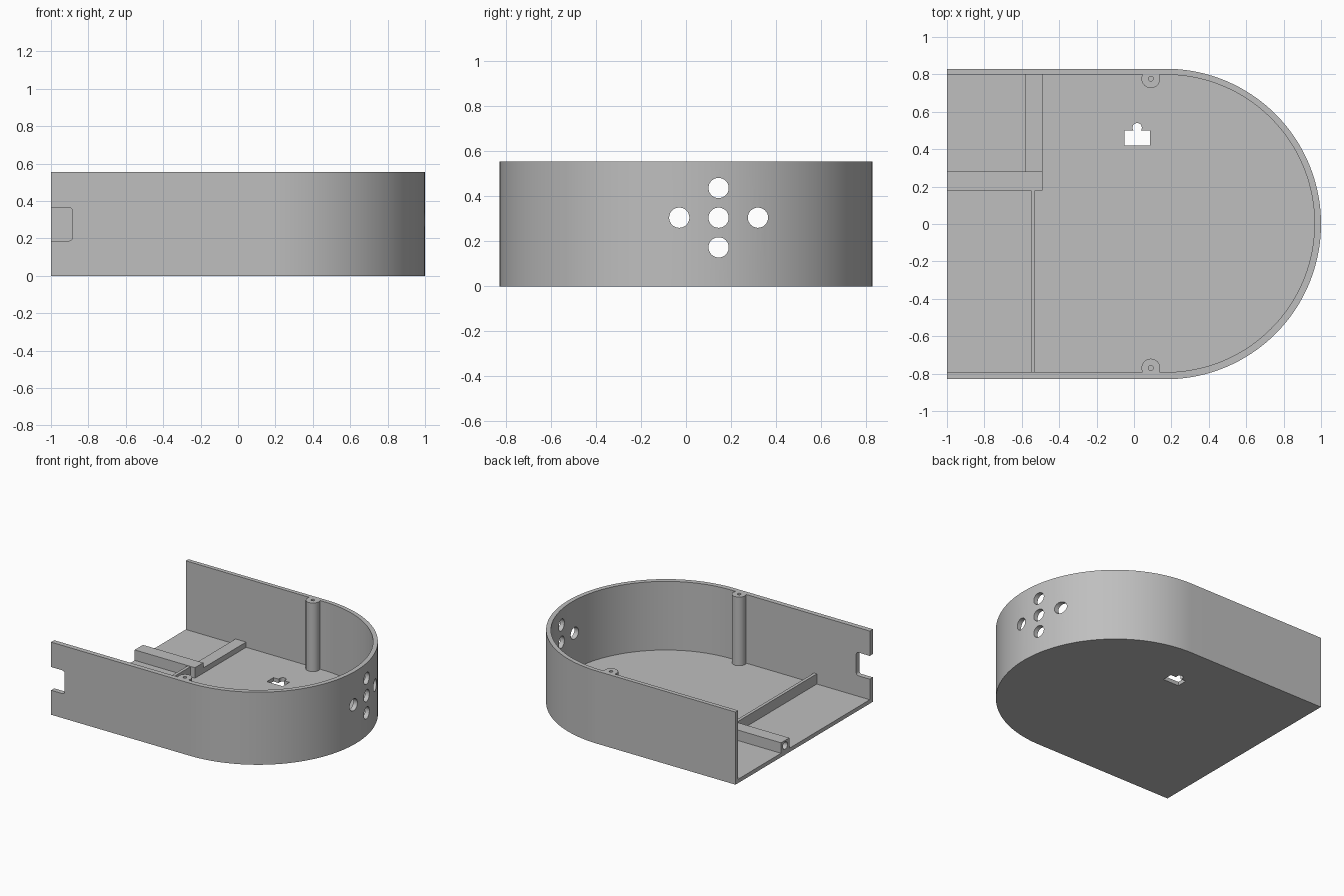
import bpy, bmesh, math
from mathutils import Vector

cube = bpy.data.objects.get("Cube")
if cube:
    bpy.data.objects.remove(cube, do_unlink=True)

grey = bpy.data.materials.new("grey plastic")
grey.use_nodes = True
COLOUR = (0.52, 0.52, 0.52, 1)
grey.diffuse_color = COLOUR
grey.node_tree.nodes["Principled BSDF"].inputs["Base Color"].default_value = COLOUR

HEIGHT, FLOOR = 0.555, 0.03


def prism(name, outline, low, high, axis="z"):
    """Extrude a 2D outline along an axis: z takes (x, y), y takes (x, z), x takes (y, z)."""
    place = {"z": lambda a, b, c: (a, b, c),
             "y": lambda a, b, c: (a, c, b),
             "x": lambda a, b, c: (c, a, b)}[axis]
    bm = bmesh.new()
    face = bm.faces.new([bm.verts.new(place(a, b, low)) for a, b in outline])
    side = bmesh.ops.extrude_face_region(bm, geom=[face])
    verts = [g for g in side["geom"] if isinstance(g, bmesh.types.BMVert)]
    bmesh.ops.translate(bm, verts=verts, vec=Vector(place(0, 0, high - low)))
    bmesh.ops.recalc_face_normals(bm, faces=bm.faces[:])
    mesh = bpy.data.meshes.new(name)
    bm.to_mesh(mesh)
    bm.free()
    mesh.materials.append(grey)
    obj = bpy.data.objects.new(name, mesh)
    bpy.context.collection.objects.link(obj)
    return obj


def arc(cx, cy, r, start, end, steps):
    return [(cx + r * math.cos(math.radians(start + (end - start) * i / steps)),
             cy + r * math.sin(math.radians(start + (end - start) * i / steps)))
            for i in range(steps + 1)]


def circle(cx, cy, r, steps=32):
    return arc(cx, cy, r, 0, 360, steps)[:-1]


def rect(a0, b0, a1, b1):
    return [(a0, b0), (a1, b0), (a1, b1), (a0, b1)]


def combine(target, other, operation):
    """Apply one boolean and discard the helper."""
    other.hide_render = True
    mod = target.modifiers.new("boolean", "BOOLEAN")
    mod.operation, mod.solver, mod.object = operation, "EXACT", other
    bpy.context.view_layer.objects.active = target
    bpy.ops.object.modifier_apply(modifier=mod.name)
    bpy.data.objects.remove(other, do_unlink=True)


def d_shape(back, cy, r):
    """Straight sides with a half-round nose."""
    return [(back, cy - r)] + arc(0.17, cy, r, -90, 90, 96) + [(back, cy + r)]


# Tray: solid nose-shaped block, hollowed and open at the back end
tray = prism("tray", d_shape(-1, 0, 0.83), 0, HEIGHT)
combine(tray, prism("hollow", d_shape(-1.2, 0.003, 0.795), FLOOR, 1), "DIFFERENCE")

# Screw posts on both side walls, flush with the rim
for y in (0.777, -0.77):
    combine(tray, prism("screw_post", circle(0.09, y, 0.05), FLOOR / 2, HEIGHT), "UNION")
    combine(tray, prism("screw_hole", circle(0.09, y, 0.013, 16), 0.4, 1), "DIFFERENCE")

# Five holes in a cross through the rounded wall
for y, z in ((0.145, 0.305), (0.145, 0.437), (0.145, 0.173), (-0.03, 0.305), (0.32, 0.305)):
    combine(tray, prism("nose_hole", circle(y, z, 0.045), 0.5, 1.2, "x"), "DIFFERENCE")

# Notch with rounded corners in the front wall
notch = ([(-1.1, 0.187)] + arc(-0.905, 0.207, 0.02, -90, 0, 6)
         + arc(-0.905, 0.345, 0.02, 0, 90, 6) + [(-1.1, 0.365)])
combine(tray, prism("notch", notch, -1, -0.7, "y"), "DIFFERENCE")

# Keyhole slot in the floor
keyhole = ([(-0.05, 0.42), (0.085, 0.42), (0.085, 0.5)]
           + arc(0.017, 0.515, 0.025, -37, 217, 20) + [(-0.05, 0.5)])
combine(tray, prism("keyhole", keyhole, -0.1, 0.2), "DIFFERENCE")

# Channel bar with a bore in its open end
bar = prism("channel_bar", rect(-1, 0.18, -0.49, 0.28), FLOOR - 0.005, 0.11)
combine(bar, prism("bore", circle(0.23, 0.07, 0.028), -1.1, -0.53, "x"), "DIFFERENCE")

# Low cross block and thin floor rib
block = prism("cross_block", rect(-0.58, 0.275, -0.49, 0.805), FLOOR - 0.005, 0.07)
rib = prism("floor_rib", rect(-0.552, -0.8, -0.528, 0.185), FLOOR - 0.005, 0.108)

# Smooth round walls, crisp edges
bpy.ops.object.select_all(action="DESELECT")
for obj in (tray, bar, block, rib):
    obj.select_set(True)
bpy.context.view_layer.objects.active = tray
bpy.ops.object.shade_smooth_by_angle(angle=math.radians(30))
